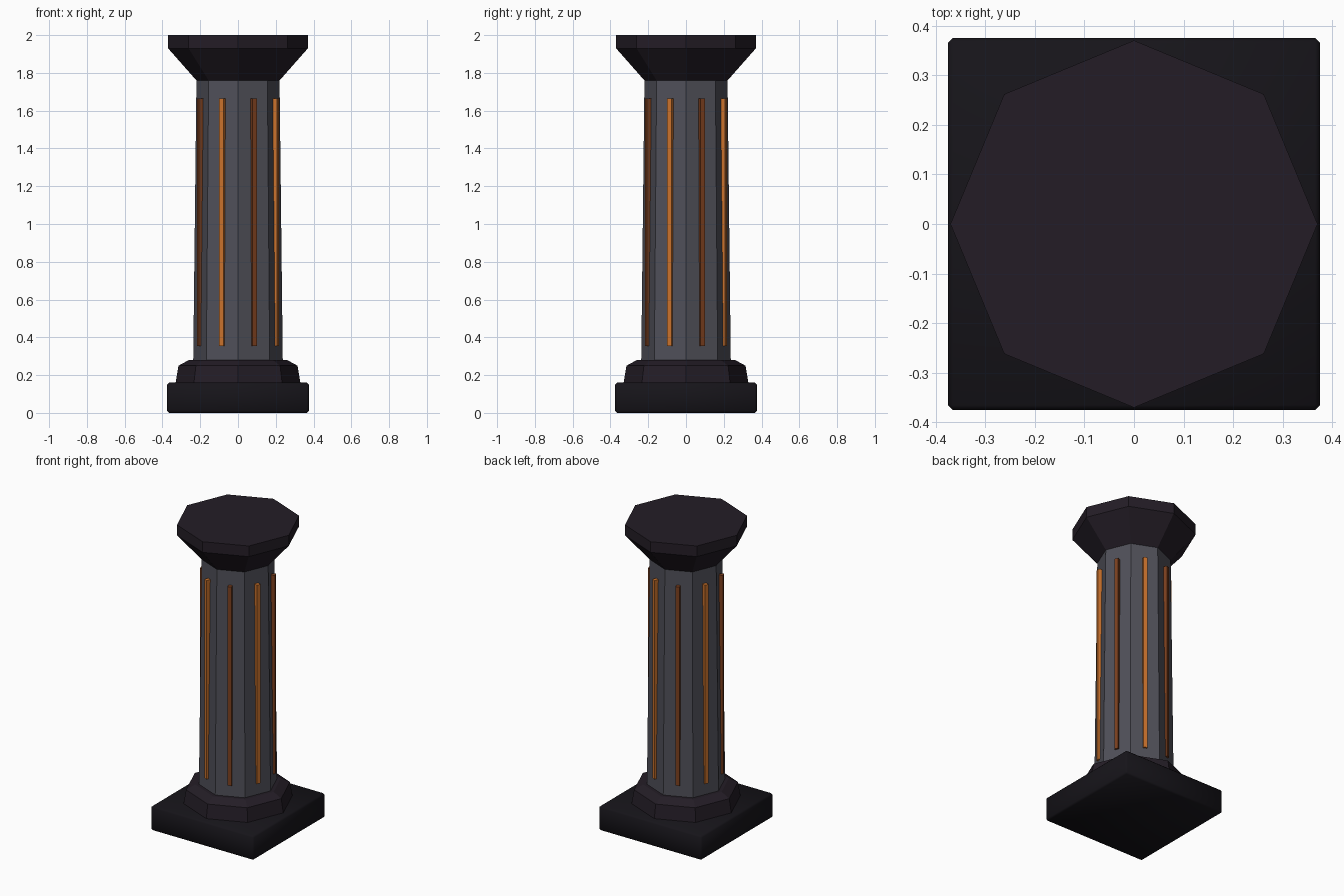
import bpy, bmesh, math
from mathutils import Matrix

if "Cube" in bpy.data.objects:
    bpy.data.objects.remove(bpy.data.objects["Cube"])


def material(name, rgb):
    m = bpy.data.materials.new(name)
    m.diffuse_color = (*rgb, 1)
    m.use_nodes = True
    m.node_tree.nodes["Principled BSDF"].inputs["Base Color"].default_value = m.diffuse_color
    return m


DARK = material("dark_stone", (0.017, 0.012, 0.019))
PLINTH = material("black_stone", (0.008, 0.007, 0.010))
GREY = material("grey_stone", (0.08, 0.08, 0.10))
AMBER = material("amber", (0.60, 0.17, 0.025))
COPPER = material("copper", (0.20, 0.05, 0.013))


def finish(name, bm, mat):
    bmesh.ops.recalc_face_normals(bm, faces=bm.faces[:])
    me = bpy.data.meshes.new(name)
    bm.to_mesh(me)
    bm.free()
    me.materials.append(mat)
    ob = bpy.data.objects.new(name, me)
    bpy.context.collection.objects.link(ob)
    return ob


def octagon_stack(name, profile, mat):
    """Capped eight-sided solid from (radius, height) pairs."""
    bm = bmesh.new()
    rings = [[bm.verts.new((r * math.cos(k * math.pi / 4), r * math.sin(k * math.pi / 4), z))
              for k in range(8)] for r, z in profile]
    for a, b in zip(rings, rings[1:]):
        for k in range(8):
            n = (k + 1) % 8
            bm.faces.new((a[k], a[n], b[n], b[k]))
    bm.faces.new(rings[0][::-1])
    bm.faces.new(rings[-1])
    return finish(name, bm, mat)


def box(name, size, matrix, mat, bevel=0):
    bm = bmesh.new()
    bmesh.ops.create_cube(bm, size=1, matrix=Matrix.Diagonal((*size, 1)))
    if bevel:
        bmesh.ops.bevel(bm, geom=bm.edges[:], offset=bevel, segments=1, affect='EDGES')
    bm.transform(matrix)
    return finish(name, bm, mat)


# Square plinth with softened edges
plinth = box("plinth", (0.75, 0.75, 0.16), Matrix.Translation((0, 0, 0.08)), PLINTH, 0.01)
for p in plinth.data.polygons:
    p.use_smooth = True

# Octagonal base, tapered shaft and flared capital
octagon_stack("base", [(0.33, 0.16), (0.315, 0.25), (0.26, 0.28)], DARK)
octagon_stack("shaft", [(0.237, 0.28), (0.22, 1.76)], GREY)
octagon_stack("capital", [(0.22, 1.76), (0.37, 1.93), (0.37, 2.0)], DARK)

# Inlay strips, one on each shaft face, alternating in colour
for k in range(8):
    turn = Matrix.Rotation(math.radians(22.5 + 45 * k), 4, 'Z')
    box(f"inlay_strip_{k + 1}", (0.035, 0.025, 1.31),
        turn @ Matrix.Translation((0.2125, 0, 1.01)), AMBER if k % 2 else COPPER)
